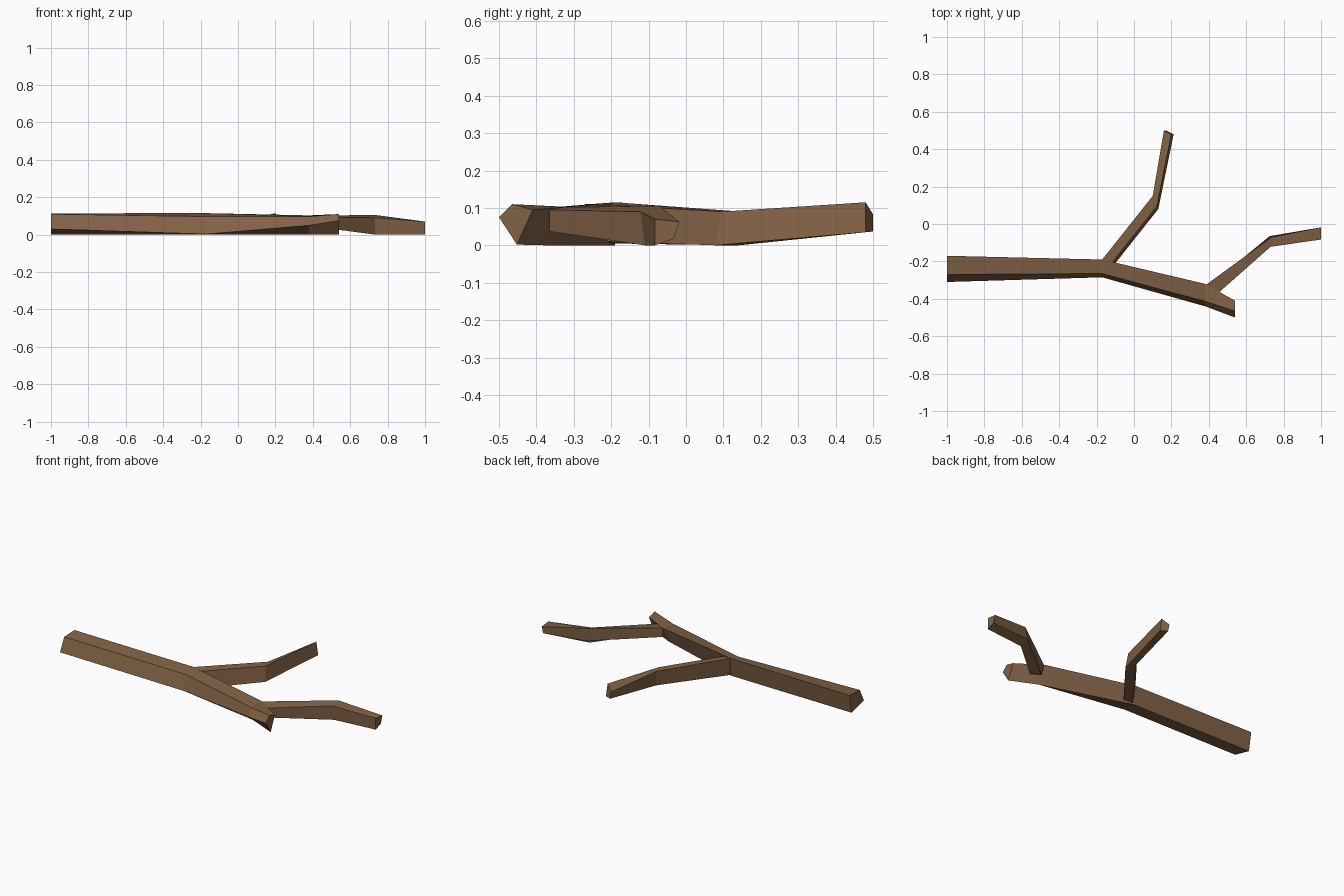
import bpy, bmesh

bark = bpy.data.materials.new("brown bark")
bark.diffuse_color = (0.223, 0.122, 0.06, 1.0)


def limb(name, rings):
    """Skin a four-sided limb through its rings and cap both ends."""
    bm = bmesh.new()
    loops = [[bm.verts.new(p) for p in ring] for ring in rings]
    for a, b in zip(loops, loops[1:]):
        for i in range(4):
            j = (i + 1) % 4
            bm.faces.new((a[i], a[j], b[j], b[i]))
    bm.faces.new(loops[0][::-1])
    bm.faces.new(loops[-1])
    bmesh.ops.recalc_face_normals(bm, faces=bm.faces)
    mesh = bpy.data.meshes.new(name)
    bm.to_mesh(mesh)
    bm.free()
    mesh.materials.append(bark)
    obj = bpy.data.objects.new(name, mesh)
    bpy.context.collection.objects.link(obj)
    return obj


# Main stem: (x, cross-section in y, z) ordered top front, lower front, lower back, top back
stem = [
    (-1.00, [(-0.27, 0.11), (-0.31, 0.03), (-0.19, 0.0), (-0.17, 0.114)]),
    (-0.17, [(-0.265, 0.097), (-0.285, 0.003), (-0.205, 0.0), (-0.19, 0.115)]),
    (0.38, [(-0.413, 0.097), (-0.44, 0.05), (-0.375, 0.0), (-0.32, 0.103)]),
    (0.54, [(-0.465, 0.11), (-0.50, 0.075), (-0.452, 0.002), (-0.41, 0.095)]),
]
limb("main_stem", [[(x, y, z) for y, z in sec] for x, sec in stem])

# Side twigs: rings ordered top right, lower right, lower left, top left
limb("middle_twig", [
    [(-0.12, -0.21, 0.108), (-0.10, -0.21, 0.01), (-0.16, -0.20, 0.005), (-0.17, -0.19, 0.115)],
    [(0.122, 0.095, 0.09), (0.13, 0.08, 0.0), (0.105, 0.14, 0.0), (0.10, 0.15, 0.09)],
    [(0.20, 0.48, 0.115), (0.212, 0.48, 0.035), (0.17, 0.50, 0.037), (0.16, 0.50, 0.083)],
])
limb("end_twig", [
    [(0.455, -0.365, 0.095), (0.455, -0.365, 0.037), (0.395, -0.335, 0.04), (0.385, -0.325, 0.102)],
    [(0.73, -0.122, 0.09), (0.735, -0.11, 0.0), (0.725, -0.065, 0.03), (0.735, -0.07, 0.105)],
    [(1.0, -0.083, 0.07), (1.0, -0.083, 0.0), (1.0, -0.033, 0.017), (1.0, -0.018, 0.063)],
])
